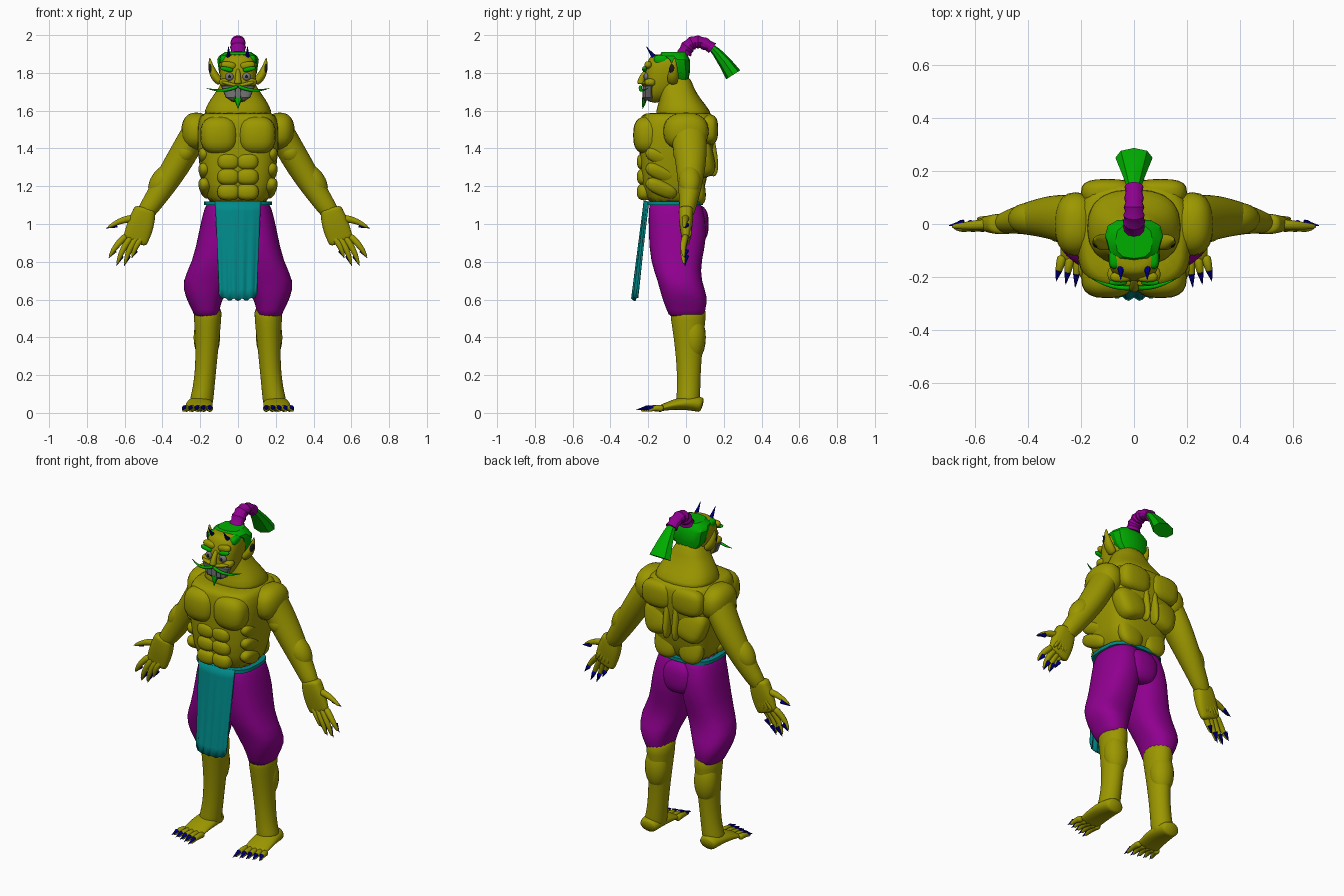
import bpy, bmesh
from math import sin, cos, pi, radians, copysign
from mathutils import Vector, Euler, Matrix

cube = bpy.data.objects.get("Cube")
if cube:
    bpy.data.objects.remove(cube, do_unlink=True)

X, Y, Z = Matrix.Identity(3)


def material(name, red, green, blue):
    made = bpy.data.materials.new(name)
    made.use_nodes = True
    made.diffuse_color = (red, green, blue, 1)
    made.node_tree.nodes["Principled BSDF"].inputs["Base Color"].default_value = made.diffuse_color
    return made


SKIN = material("olive skin", .33, .31, 0)
HAIR = material("green hair", 0, .42, 0)
PURPLE = material("purple cloth", .28, 0, .28)
TEAL = material("teal cloth", 0, .25, .25)
CLAW = material("navy claw", 0, 0, .4)
GREY = material("grey teeth", .18, .18, .18)
BLACK = material("black", .01, .01, .01)


# turn a finished bmesh into an object, either rounded or with crisp edges
def finish(name, bm, mat, mirror=False, crisp=False, soften=False):
    bmesh.ops.recalc_face_normals(bm, faces=bm.faces)
    mesh = bpy.data.meshes.new(name)
    bm.to_mesh(mesh)
    bm.free()
    mesh.materials.append(mat)
    ob = bpy.data.objects.new(name, mesh)
    bpy.context.collection.objects.link(ob)
    if crisp:
        bpy.ops.object.select_all(action='DESELECT')
        ob.select_set(True)
        bpy.context.view_layer.objects.active = ob
        bpy.ops.object.shade_smooth_by_angle(angle=radians(30))
    else:
        mesh.polygons.foreach_set("use_smooth", [True] * len(mesh.polygons))
    if mirror:
        ob.modifiers.new("Mirror", 'MIRROR').use_mirror_merge = False
    if soften:
        ob.modifiers.new("Subdivision", 'SUBSURF').render_levels = 1
    return ob


def squarish(value, power):
    return copysign(abs(value) ** power, value)


# skin stretched over a list of rings, each a centre and its two half-axis vectors
def loft(name, rings, mat, sides=20, power=1, mirror=False, crisp=False):
    bm = bmesh.new()
    angles = [2 * pi * k / sides for k in range(sides)]
    loops = [[bm.verts.new(centre + u * squarish(cos(a), power) + v * squarish(sin(a), power))
              for a in angles] for centre, u, v in rings]
    for low, high in zip(loops, loops[1:]):
        for k in range(sides):
            bm.faces.new((low[k - 1], low[k], high[k], high[k - 1]))
    bm.faces.new(loops[0])
    bm.faces.new(loops[-1])
    return finish(name, bm, mat, mirror, crisp, soften=not crisp)


# upright form from rows of height, left, right, front, back
def stack(name, rows, mat, **options):
    rings = [(Vector((left + right, front + back, 2 * z)) / 2, X * (right - left) / 2, Y * (back - front) / 2)
             for z, left, right, front, back in rows]
    return loft(name, rings, mat, **options)


# symmetric upright form from rows of height, half width, front, back
def column(name, rows, mat, **options):
    return stack(name, [(z, -half, half, front, back) for z, half, front, back in rows], mat, **options)


# tapering form along a bent path; depth is the ratio of the second half axis to the first
def sweep(name, start, bend, end, radii, mat, axis=Y, depth=(1, 1), swell=0, ridge=0, steps=8, mirror=True, **options):
    start, bend, end = Vector(start), Vector(bend), Vector(end)
    rings = []
    for i in range(steps + 1):
        t = i / steps
        first, second = start.lerp(bend, t), bend.lerp(end, t)
        along = (second - first).normalized()
        u = axis.cross(along).normalized()
        radius = radii[0] + (radii[1] - radii[0]) * t + swell * sin(pi * t)
        radius *= 1 + ridge * (-1) ** i
        ratio = depth[0] + (depth[1] - depth[0]) * t
        rings.append((first.lerp(second, t), u * radius, along.cross(u) * radius * ratio))
    return loft(name, rings, mat, mirror=mirror, **options)


# rounded muscle form
def blob(name, centre, half, mat=SKIN, tilt=0, lean=0, power=.8, mirror=True):
    bm = bmesh.new()
    bmesh.ops.create_uvsphere(bm, u_segments=20, v_segments=12, radius=1)
    turn = Euler((radians(lean), radians(tilt), 0)).to_matrix()
    for v in bm.verts:
        v.co = turn @ Vector([squarish(c, power) * h for c, h in zip(v.co, half)]) + Vector(centre)
    return finish(name, bm, mat, mirror)


# finger or toe with a claw laid over its end
def digit(name, base, tip, radius, arch, lift, axis, reach):
    base, tip = Vector(base), Vector(tip)
    sweep(name, base, base.lerp(tip, .5) + Vector(arch), tip, (radius, radius / 3), SKIN,
          axis=axis, swell=radius / 5, steps=5, sides=8)
    root, point = base.lerp(tip, .7) + lift, base.lerp(tip, reach) + lift / 2
    sweep(name + "_claw", root, root.lerp(point, .5), point, (radius * .65, radius / 20), CLAW,
          axis=axis, steps=2, sides=8, crisp=True)


# torso and neck
column("torso", [(1.08, .16, -.2, .08), (1.2, .19, -.24, .1), (1.4, .22, -.25, .15),
                 (1.53, .22, -.25, .16), (1.58, .2, -.24, .15), (1.59, .17, -.2, .12)], SKIN, power=.6)
column("neck", [(1.55, .19, -.17, .15), (1.6, .18, -.16, .13), (1.66, .15, -.14, .08),
                (1.72, .1, -.14, .04), (1.8, .07, -.14, .02)], SKIN, power=.8)
blob("pectoral", (.1, -.2, 1.47), (.1, .08, .1), power=.75)
for row in range(3):
    height = 1.17 + .08 * row
    blob(f"abdominal_{row}", (.05, -.22, height), (.06, .04, .045), power=.8)
    blob(f"side_rib_{row}", (.17, -.13, height + .02), (.035, .09, .04), tilt=20, lean=-25)
blob("upper_back", (.1, .12, 1.5), (.1, .05, .08), power=.7)
blob("broad_back", (.11, .09, 1.35), (.09, .06, .1), tilt=15, lean=12, power=.7)
blob("lower_back", (.08, .06, 1.2), (.08, .04, .1), lean=10)
blob("spine_muscle", (.03, .12, 1.4), (.02, .04, .15), lean=10)

# arms and hands
sweep("arm", (.2, 0, 1.54), (.3, .05, 1.33), (.51, 0, 1.03), (.07, .045), SKIN, depth=(1.4, .8), swell=.015)
blob("shoulder", (.22, 0, 1.49), (.08, .12, .1), power=.85)
blob("biceps", (.28, 0, 1.38), (.06, .07, .07), tilt=-30, power=1)
blob("forearm", (.4, .02, 1.23), (.06, .06, .1), tilt=-35, power=1)
sweep("palm", (.49, 0, 1.09), (.51, 0, 1), (.55, 0, .9), (.055, .065), SKIN, depth=(.7, .3), swell=.01, power=.75)
for i in range(4):
    knuckle = .5 + .03 * i
    digit(f"finger_{i}", (knuckle, 0, .94), (.56 + .04 * i, -.01, .78 + .02 * (i - 1.5) ** 2), .02,
          X * .02 - Y * .02, Y * .01, Y, 1.05)
    blob(f"hand_tendon_{i}", (knuckle / 2 + .26, .02, .98), (.01, .01, .06), tilt=-12 * i)
digit("thumb", (.53, 0, 1.03), (.69, -.01, .98), .022, Z * .03, Y * .01, Y, 1.05)

# trousers, belt and apron
stack("trouser_leg", [(1.14, -.02, .15, -.19, .07), (1.09, -.02, .18, -.2, .09), (.95, -.02, .21, -.2, .12),
                      (.8, 0, .24, -.19, .08), (.7, .03, .3, -.15, .08), (.61, .08, .28, -.13, .12),
                      (.54, .1, .24, -.1, .1), (.5, .1, .23, -.09, .1)], PURPLE, power=.85, mirror=True)
blob("trouser_seat", (0, .06, 1), (.1, .06, .1), PURPLE, mirror=False)
column("belt", [(z, .18, -.22, .09) for z in (1.1, 1.12)], TEAL, power=.65, crisp=True)
bm = bmesh.new()
bmesh.ops.create_grid(bm, x_segments=20, y_segments=10, size=1)
for v in bm.verts:
    across, down = v.co.x, (1 - v.co.y) / 2
    fold = down * cos(across * 14) / 150
    v.co = (across * (.12 - .02 * down), fold - .22 - .06 * down + .02 * across ** 2,
            1.12 - fold - down * (.52 - .03 * across ** 6))
solid = finish("apron", bm, TEAL).modifiers.new("Thickness", 'SOLIDIFY')
solid.thickness, solid.offset = .01, 0

# legs and feet
sweep("shin", (.16, .01, .58), (.16, .02, .2), (.2, .01, .03), (.08, .065), SKIN, depth=(1.3, 1), swell=-.015)
blob("calf", (.165, .04, .4), (.07, .065, .13), power=1)
sweep("foot", (.2, .09, .04), (.2, 0, .07), (.21, -.15, .02), (.05, .07), SKIN, axis=Z, depth=(.8, .2), swell=.01)
for i in range(5):
    x = .15 + .03 * i
    digit(f"toe_{i}", (x, -.12, .02), (x + .005 * i, -.24 + .01 * i, .01), .02, Z * .02, Z * .015, Z, 1.2)

# head and face
column("head", [(1.64, .03, -.2, -.13), (1.68, .07, -.22, -.08), (1.73, .09, -.22, -.03), (1.8, .1, -.22, 0),
                (1.85, .1, -.21, 0), (1.89, .09, -.19, -.01), (1.9, .06, -.17, -.03)], SKIN, power=.75)
column("teeth", [(1.655, .04, -.22, -.17), (1.67, .065, -.23, -.17), (1.73, .09, -.23, -.17)],
       GREY, power=.6, crisp=True)
for x in (.015, .045):
    blob("tooth_gap", (x, -.229, 1.69), (.001, .002, .03), BLACK)
blob("upper_lip", (.04, -.21, 1.74), (.05, .025, .01), tilt=-15)
blob("cheek", (.07, -.19, 1.75), (.03, .03, .02))
blob("brow_ridge", (.05, -.2, 1.84), (.04, .02, .02), tilt=-8)
blob("eye", (.045, -.21, 1.78), (.024, .014, .022), GREY, power=1)
blob("pupil", (.045, -.223, 1.78), (.008, .003, .008), BLACK, power=1)
blob("eyebrow", (.06, -.22, 1.82), (.035, .012, .012), HAIR, tilt=-12)
sweep("nose", (0, -.2, 1.82), (0, -.24, 1.78), (0, -.24, 1.74), (.01, .02), SKIN, axis=X, mirror=False)
sweep("moustache", (0, -.24, 1.73), (.08, -.25, 1.69), (.17, -.2, 1.72), (.01, .001), HAIR, swell=.003, sides=8)
sweep("beard", (0, -.22, 1.67), (0, -.22, 1.65), (0, -.23, 1.61), (.03, .001), HAIR, depth=(.4, 1),
      steps=3, sides=8, mirror=False, crisp=True)

# ears and horns
sweep("ear", (.09, -.07, 1.75), (.14, -.07, 1.78), (.15, -.06, 1.88), (.02, .003), SKIN, depth=(1.3, 1.3), swell=.01)
blob("ear_hollow", (.143, -.07, 1.815), (.012, .02, .035), BLACK, tilt=12, power=1)
sweep("horn", (.05, -.14, 1.86), (.05, -.18, 1.89), (.05, -.21, 1.94), (.02, .001), CLAW, axis=X,
      steps=4, sides=8, crisp=True)

# hair, topknot and ponytail
column("hair_cap", [(1.75, .06, -.05, .01), (1.8, .1, -.08, .02), (1.87, .11, -.11, .02),
                    (1.89, .1, -.14, .01), (1.91, .07, -.13, 0)], HAIR, sides=12, power=.75, crisp=True)
blob("hair_prong", (.07, -.13, 1.87), (.025, .04, .025), HAIR, power=.7)
sweep("topknot", (0, -.01, 1.9), (0, .03, 2.01), (0, .14, 1.93), (.037, .03), PURPLE, axis=X, depth=(1.1, 1.1),
      ridge=.08, steps=10, sides=12, mirror=False, crisp=True)
sweep("ponytail", (0, .12, 1.95), (0, .18, 1.9), (0, .25, 1.79), (.015, .044), HAIR, axis=X, depth=(1.3, 1.6),
      steps=3, sides=8, mirror=False, crisp=True)
